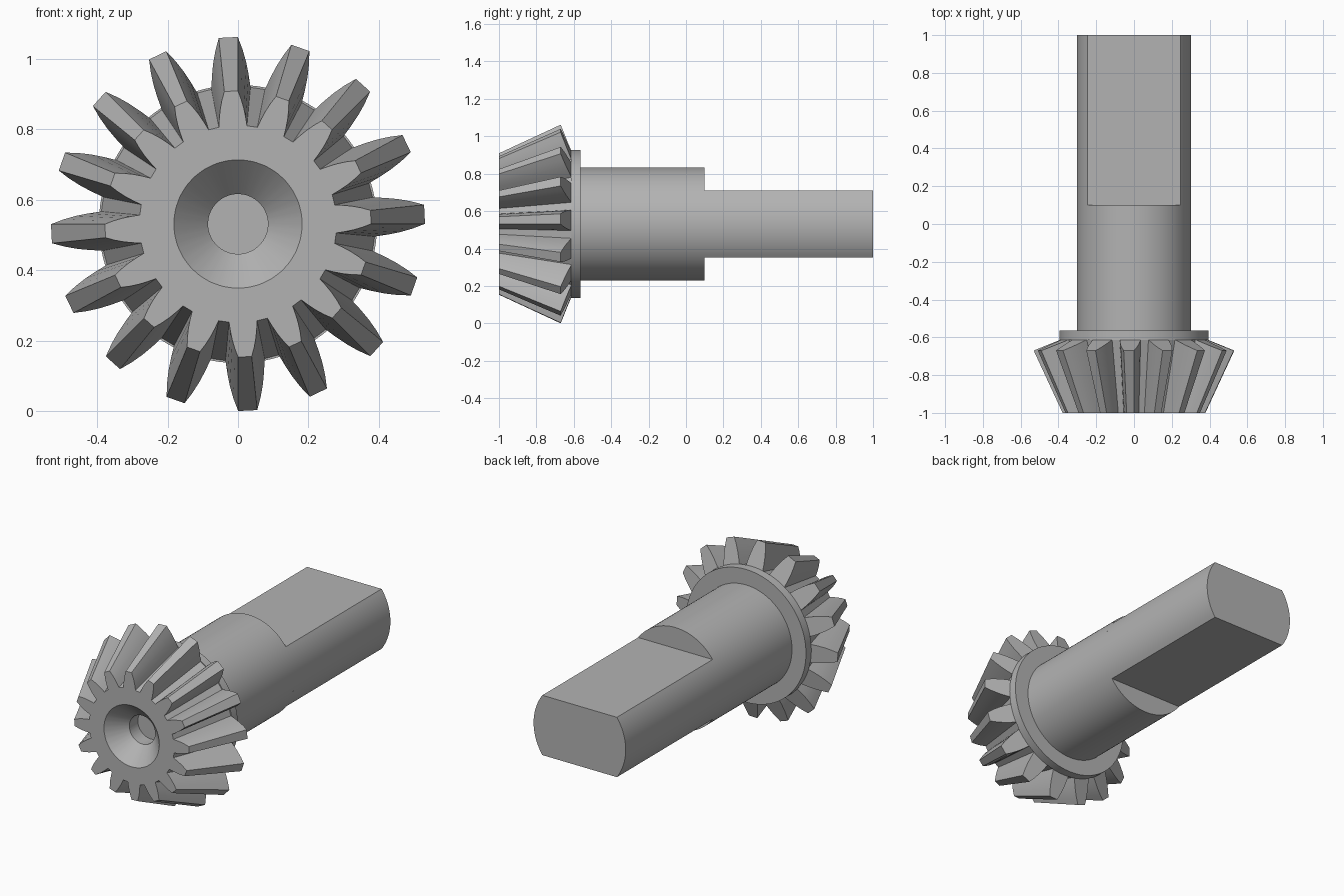
import bpy, bmesh
from math import sin, cos, pi, asin

if "Cube" in bpy.data.objects:
    bpy.data.objects.remove(bpy.data.objects["Cube"], do_unlink=True)

AXIS_Z = 0.531          # height of the shaft axis
TEETH = 16
PHASE = -0.052          # slight turn of the gear about its axis

steel = bpy.data.materials.new("steel grey")
steel.use_nodes = True
GREY = (0.45, 0.45, 0.45, 1)
steel.diffuse_color = GREY
steel.node_tree.nodes["Principled BSDF"].inputs["Base Color"].default_value = GREY


def point(angle, radius, y):
    """Position around the shaft axis; angle zero points up."""
    return (radius * sin(angle), y, AXIS_Z + radius * cos(angle))


def finish(bm, name, smooth_angle=0.4):
    bmesh.ops.recalc_face_normals(bm, faces=bm.faces)
    mesh = bpy.data.meshes.new(name)
    bm.to_mesh(mesh)
    bm.free()
    mesh.materials.append(steel)
    obj = bpy.data.objects.new(name, mesh)
    bpy.context.collection.objects.link(obj)
    bpy.ops.object.select_all(action='DESELECT')
    obj.select_set(True)
    bpy.context.view_layer.objects.active = obj
    bpy.ops.object.shade_smooth_by_angle(angle=smooth_angle)
    return obj


def skin(bm, ring_a, ring_b):
    n = len(ring_a)
    for i in range(n):
        j = (i + 1) % n
        bm.faces.new((ring_a[i], ring_a[j], ring_b[j], ring_b[i]))


def prism(name, outline, y0, y1, start_cap=True):
    """Outline of (angle, radius) pairs, extruded along the axis."""
    bm = bmesh.new()
    a, b = [[bm.verts.new(point(t, r, y)) for t, r in outline] for y in (y0, y1)]
    skin(bm, a, b)
    bm.faces.new(b)
    if start_cap:
        bm.faces.new(a)
    return finish(bm, name)


def circle(radius, n=96):
    return [(2 * pi * i / n, radius) for i in range(n)]


# Bevel gear: tooth flank as (height fraction, half angle)
flank = [(0, 0.143), (0.25, 0.123), (0.5, 0.102), (0.75, 0.078), (1, 0.051)]
tooth = [(h, -a) for h, a in flank] + [(h, a) for h, a in reversed(flank)]
outline = [(h, PHASE + 2 * pi * k / TEETH + a) for k in range(TEETH) for h, a in tooth]

bm = bmesh.new()
front = [bm.verts.new(point(a, 0.28 + 0.098 * h, -1)) for h, a in outline]
back = [bm.verts.new(point(a, 0.39 + 0.141 * h, -0.612 - 0.058 * h)) for h, a in outline]
skin(bm, front, back)
count = len(tooth)
for k in range(TEETH):
    bm.faces.new(back[k * count:(k + 1) * count])

# Countersunk centre hole in the gear's front face
previous = front
for radius, y in ((0.182, -1), (0.085, -0.9), (0.085, -0.82)):
    ring = [bm.verts.new(point(a, radius, y)) for h, a in outline]
    skin(bm, previous, ring)
    previous = ring
bm.faces.new(previous)
finish(bm, "bevel_gear")

# Collar behind the gear, round shaft and flatted shaft end
prism("collar", circle(0.395), -0.614, -0.564)
prism("round_shaft", circle(0.303), -0.564, 0.1)
corner = asin(0.178 / 0.303)
arc = [pi / 2 - corner + 2 * corner * i / 24 for i in range(25)]
flatted = [(t + side, 0.303) for side in (0, pi) for t in arc]
prism("flatted_shaft_end", flatted, 0.1, 1.0, start_cap=False)
